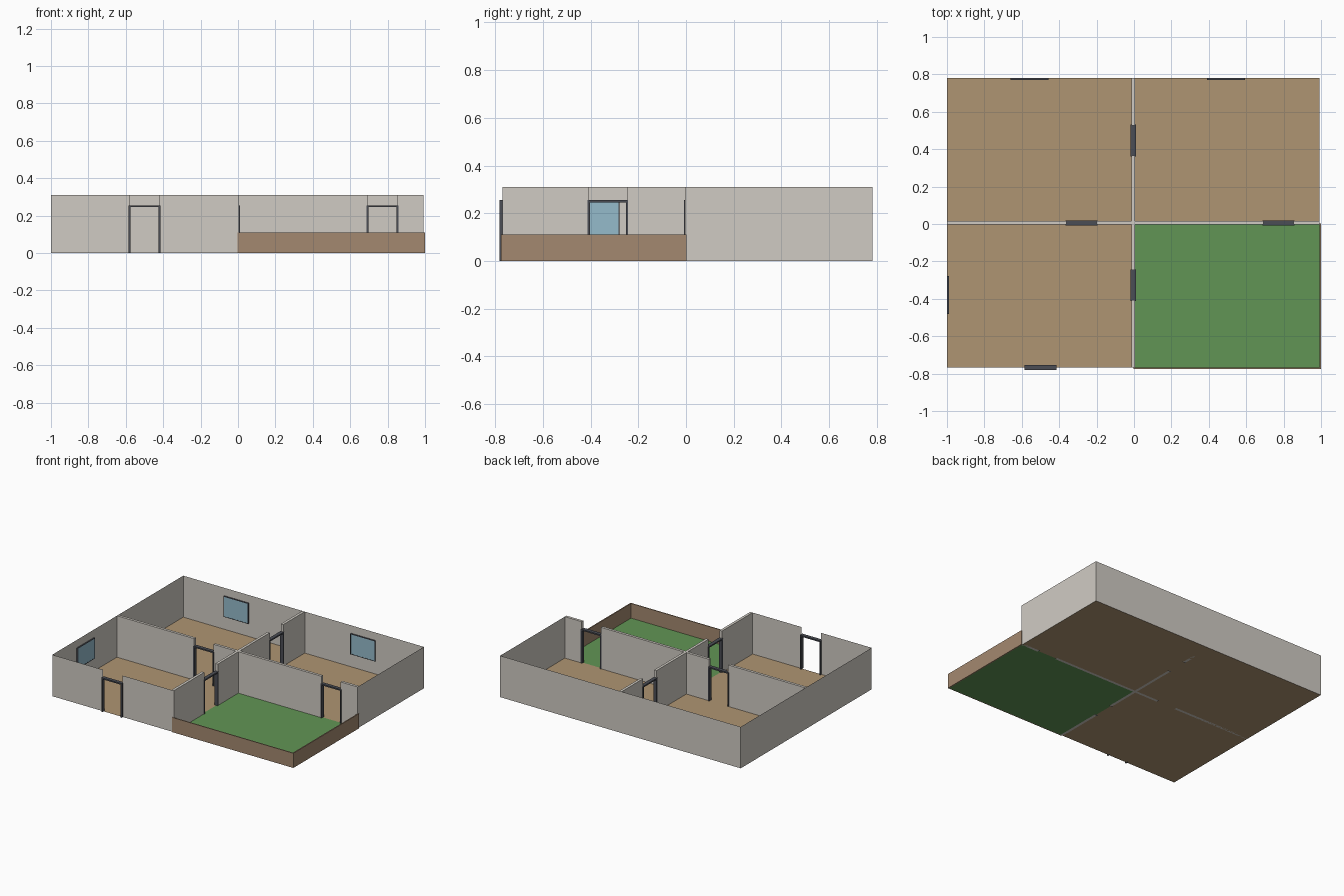
import bpy, bmesh

if "Cube" in bpy.data.objects:
    bpy.data.objects.remove(bpy.data.objects["Cube"])

X0, X1, XM = -1.0, 0.992, -0.004      # left, right and middle wall lines
Y0, Y1, YM = -0.768, 0.781, 0.006     # front, back and middle wall lines
H, T = 0.31, 0.01                     # wall height, half thickness of inner walls
DW, DH = 0.08, 0.25                   # door half width and height


def material(name, r, g, b):
    m = bpy.data.materials.new(name)
    m.diffuse_color = (r, g, b, 1)
    m.use_nodes = True
    m.node_tree.nodes["Principled BSDF"].inputs["Base Color"].default_value = m.diffuse_color
    return m


WALL = material("plaster", 0.63, 0.60, 0.55)
WOOD = material("floor_wood", 0.43, 0.30, 0.17)
GRASS = material("grass", 0.12, 0.30, 0.09)
FENCE = material("fence_wood", 0.37, 0.25, 0.16)
DARK = material("frame_dark", 0.07, 0.075, 0.09)
GLASS = material("glass", 0.30, 0.50, 0.60)


def finish(bm, name, mat):
    me = bpy.data.meshes.new(name)
    bm.to_mesh(me)
    bm.free()
    ob = bpy.data.objects.new(name, me)
    me.materials.append(mat)
    bpy.context.collection.objects.link(ob)


def add_box(bm, lo, hi):
    vs = bmesh.ops.create_cube(bm, size=1)["verts"]
    for v in vs:
        for i in range(3):
            v.co[i] = lo[i] if v.co[i] < 0 else hi[i]


def boxes(name, mat, parts):
    bm = bmesh.new()
    for lo, hi in parts:
        add_box(bm, lo, hi)
    finish(bm, name, mat)


def polygons(name, mat, faces):
    bm = bmesh.new()
    for f in faces:
        bm.faces.new([bm.verts.new(p) for p in f])
    finish(bm, name, mat)


def swap(p, axis):
    """Points are (along, across, up); axis 1 means the wall runs along y."""
    return p if axis == 0 else (p[1], p[0], p[2])


def wall_quad(x0, y0, x1, y1):
    return [(x0, y0, 0), (x1, y1, 0), (x1, y1, H), (x0, y0, H)]


# floors
polygons("house_floor", WOOD, [[(X0, Y0, 0), (XM, Y0, 0), (XM, YM, 0), (X1, YM, 0),
                                (X1, Y1, 0), (X0, Y1, 0)]])
polygons("garden_lawn", GRASS, [[(XM, Y0, 0), (X1, Y0, 0), (X1, YM, 0), (XM, YM, 0)]])

# paper-thin outer walls, front one split by the entrance
polygons("outer_walls", WALL, [
    wall_quad(X0, Y0, -0.5 - DW, Y0), wall_quad(-0.5 + DW, Y0, XM - T, Y0),
    wall_quad(X1, YM - T, X1, Y1), wall_quad(X1, Y1, X0, Y1), wall_quad(X0, Y1, X0, Y0)])


def inner_wall(name, axis, across, spans):
    boxes(name, WALL, [(swap((a, across - T, 0), axis), swap((b, across + T, H), axis))
                       for a, b in spans])


# inner walls with full-height door gaps
DX, DY = (-0.281, 0.773), (-0.327, 0.447)
inner_wall("inner_wall_along_y", 1, XM, [(Y0, DY[0] - DW), (DY[0] + DW, DY[1] - DW),
                                         (DY[1] + DW, Y1)])
inner_wall("inner_wall_along_x", 0, YM, [(X0, DX[0] - DW), (DX[0] + DW, XM - T),
                                         (XM + T, DX[1] - DW), (DX[1] + DW, X1)])


def frame(name, axis, centre, across, half, z0, z1, bar, depth, sill=False):
    a0, a1 = across - depth, across + depth
    o = half + bar
    parts = [((centre - o, a0, z0), (centre - o + 2 * bar, a1, z1)),
             ((centre + o - 2 * bar, a0, z0), (centre + o, a1, z1)),
             ((centre - o, a0, z1 - bar), (centre + o, a1, z1 + bar))]
    if sill:
        parts.append(((centre - o, a0, z0 - bar), (centre + o, a1, z0 + bar)))
    boxes(name, DARK, [(swap(lo, axis), swap(hi, axis)) for lo, hi in parts])


# door frames
doors = [("front", 0, -0.5, Y0), ("left_rooms", 0, DX[0], YM), ("garden_back", 0, DX[1], YM),
         ("garden_side", 1, DY[0], XM), ("back_rooms", 1, DY[1], XM)]
for n, axis, c, across in doors:
    frame(n + "_door_frame", axis, c, across, DW, 0, DH, 0.005, 0.0135)

# windows set against the inside of the outer walls
for n, axis, c, across in [("back_left", 0, -0.558, Y1 - 0.006), ("back_right", 0, 0.492, Y1 - 0.006),
                           ("left", 1, -0.38, X0 + 0.006)]:
    frame(n + "_window_frame", axis, c, across, 0.1, 0.1, DH, 0.002, 0.005, True)
    boxes(n + "_window_pane", GLASS, [(swap((c - 0.1, across - 0.004, 0.1), axis),
                                       swap((c + 0.1, across + 0.004, DH), axis))])

# low garden fence
boxes("garden_fence", FENCE, [((X1, Y0 - 0.006, 0), (1.0, YM - 0.004, 0.11)),
                              ((XM, Y0 - 0.006, 0), (X1, Y0 + 0.001, 0.11))])
